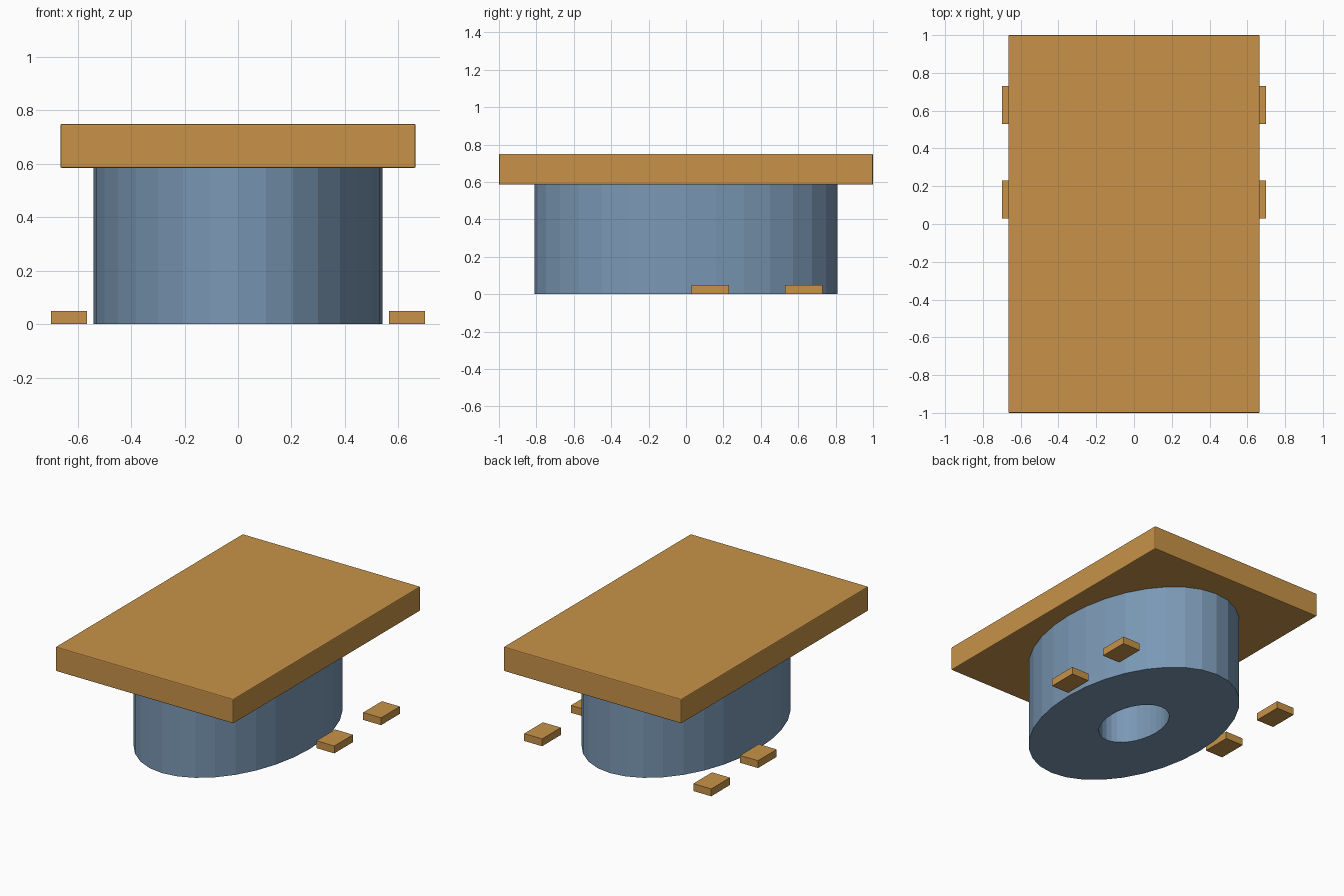
import bpy, bmesh, math

if "Cube" in bpy.data.objects:
    bpy.data.objects.remove(bpy.data.objects["Cube"])


def material(name, rgb):
    m = bpy.data.materials.new(name)
    m.diffuse_color = (*rgb, 1)
    m.use_nodes = True
    m.node_tree.nodes["Principled BSDF"].inputs["Base Color"].default_value = m.diffuse_color
    return m


WOOD = material("warm_wood", (0.58, 0.29, 0.065))
STEEL = material("blue_steel", (0.195, 0.315, 0.46))


def add_object(name, bm, mat):
    bmesh.ops.recalc_face_normals(bm, faces=bm.faces)
    mesh = bpy.data.meshes.new(name)
    bm.to_mesh(mesh)
    bm.free()
    mesh.materials.append(mat)
    obj = bpy.data.objects.new(name, mesh)
    bpy.context.collection.objects.link(obj)
    return obj


def box(name, x, y, z, mat):
    bm = bmesh.new()
    bmesh.ops.create_cube(bm, size=1)
    for v in bm.verts:
        v.co = [lo + (c + 0.5) * (hi - lo) for c, (lo, hi) in zip(v.co, (x, y, z))]
    return add_object(name, bm, mat)


def hollow_drum(name, outer, inner, z0, z1, sides, mat):
    bm = bmesh.new()
    # closed cross-section swept round the ellipse
    section = [(outer, z0), (outer, z1), (inner, z1), (inner, z0)]
    rings = []
    for i in range(sides):
        a = math.tau * i / sides
        rings.append([bm.verts.new((r[0] * math.cos(a), r[1] * math.sin(a), z))
                      for r, z in section])
    for i in range(sides):
        p, q = rings[i], rings[(i + 1) % sides]
        for k in range(4):
            n = (k + 1) % 4
            bm.faces.new((p[k], q[k], q[n], p[n]))
    return add_object(name, bm, mat)


# Thick rectangular top with slightly eased edges
top = box("table_top", (-0.665, 0.665), (-1, 1), (0.585, 0.75), WOOD)
bevel = top.modifiers.new("eased_edges", 'BEVEL')
bevel.width = 0.006
bevel.segments = 2

# Faceted oval drum with a central bore
hollow_drum("drum_base", (0.54, 0.81), (0.18, 0.27), 0, 0.585, 32, STEEL)

# Two small floor blocks on each side
for side, s in (("left", -1), ("right", 1)):
    for place, y in (("middle", 0.03), ("back", 0.53)):
        xs = sorted((s * 0.566, s * 0.70))
        box(f"{side}_{place}_block", xs, (y, y + 0.2), (0, 0.05), WOOD)
